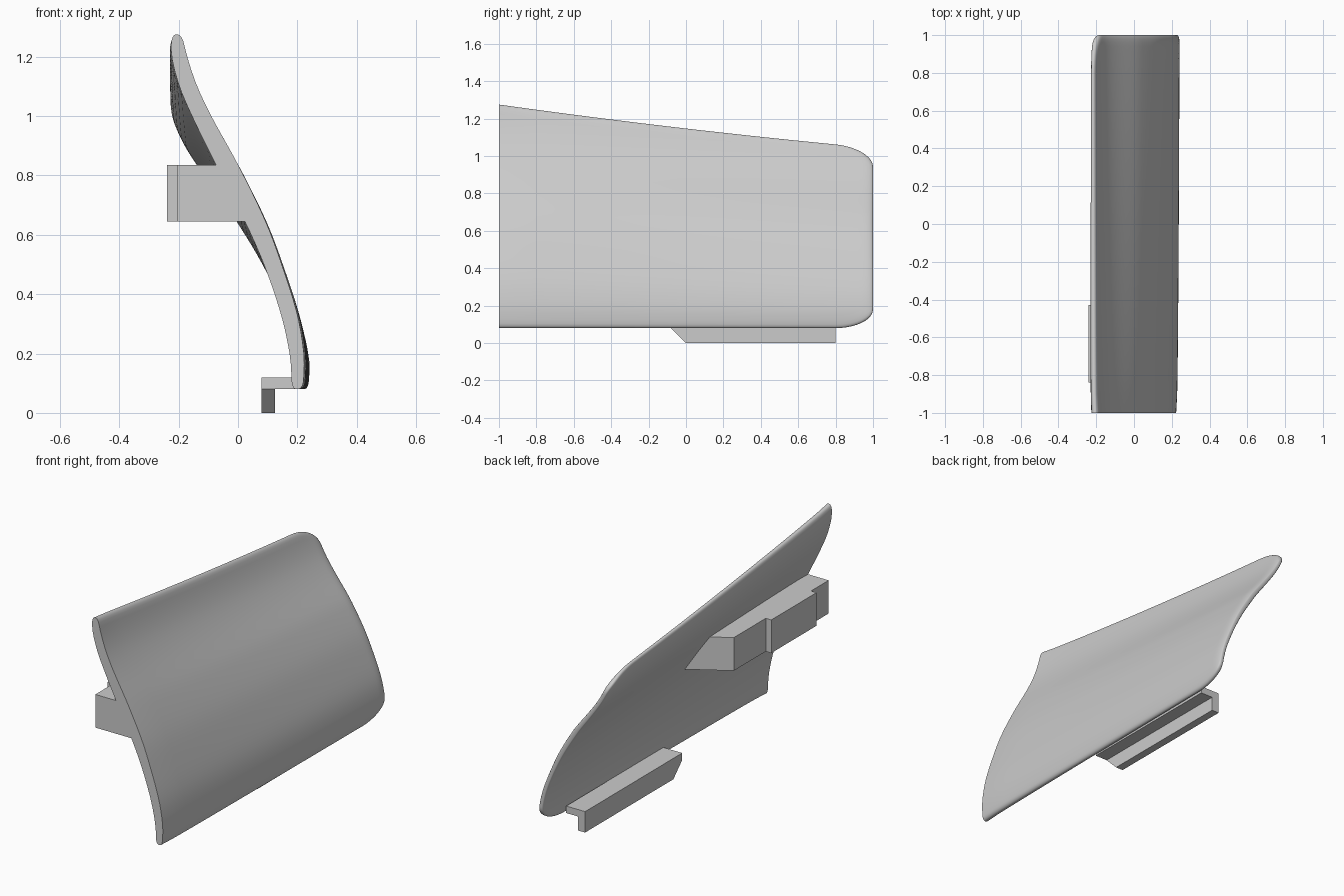
import bpy
import bmesh
import math

cube = bpy.data.objects.get("Cube")
if cube:
    bpy.data.objects.remove(cube)

grey = bpy.data.materials.new("plain_grey")
grey.use_nodes = True
COLOUR = (0.6, 0.6, 0.6, 1)
grey.diffuse_color = COLOUR
grey.node_tree.nodes["Principled BSDF"].inputs["Base Color"].default_value = COLOUR


def make_object(name, bm, smooth=False):
    bmesh.ops.recalc_face_normals(bm, faces=bm.faces)
    mesh = bpy.data.meshes.new(name)
    bm.to_mesh(mesh)
    bm.free()
    mesh.materials.append(grey)
    obj = bpy.data.objects.new(name, mesh)
    bpy.context.collection.objects.link(obj)
    if smooth:
        bpy.ops.object.select_all(action="DESELECT")
        obj.select_set(True)
        bpy.context.view_layer.objects.active = obj
        bpy.ops.object.shade_smooth_by_angle(angle=math.radians(40))
    return obj


def loft(name, loop_a, loop_b):
    """Solid between two matching outlines."""
    bm = bmesh.new()
    a = [bm.verts.new(p) for p in loop_a]
    b = [bm.verts.new(p) for p in loop_b]
    bm.faces.new(a)
    bm.faces.new(b)
    for i in range(len(a)):
        j = (i + 1) % len(a)
        bm.faces.new((a[i], a[j], b[j], b[i]))
    return make_object(name, bm)


# Curved panel: height fraction, outer x, horizontal thickness
PROFILE = [(0, .218, .036), (.04, .222, .042), (.1, .222, .048), (.21, .2, .055),
           (.35, .148, .06), (.475, .092, .07), (.63, .002, .075), (.77, -.09, .065),
           (.855, -.138, .06), (.94, -.172, .052), (1, -.188, .037)]


def sample(u, k):
    """Smooth (Catmull-Rom style) lookup in the profile."""
    n = len(PROFILE)
    i = max(j for j in range(n - 1) if PROFILE[j][0] <= u + 1e-9)

    def slope(j):
        a, b = PROFILE[max(j - 1, 0)], PROFILE[min(j + 1, n - 1)]
        return (b[k] - a[k]) / (b[0] - a[0])

    p, q = PROFILE[i], PROFILE[i + 1]
    h = q[0] - p[0]
    s = (u - p[0]) / h
    return ((2*s**3 - 3*s**2 + 1) * p[k] + (s**3 - 2*s**2 + s) * h * slope(i)
            + (3*s**2 - 2*s**3) * q[k] + (s**3 - s**2) * h * slope(i + 1))


def round_off(d, size):
    """Quarter-circle falloff within a distance of an edge."""
    k = max(0.0, 1 - d / size)
    return math.sqrt(max(0.0, 1 - k * k))


def section(y, steps):
    s = y + 1
    top = 1.275 - .14 * s + .012 * s * s
    trim = .1 * (1 - round_off(1 - y, .2)) / (top - .08)
    outer, inner = [], []
    for v in steps:
        u = trim + (1 - 2 * trim) * v
        thick = sample(u, 2) * (1 - .15 * s)
        bulge = min(.018, .018 - .09 * (u - .62)) * (s / 2) ** .4
        mid = sample(u, 1) + bulge - thick / 2
        edge = .25 + .75 * round_off(min(v * 1.5, 1 - v), .03)
        edge *= .4 + .6 * round_off(1 - y, .05)
        z = .08 + u * (top - .08)
        outer.append((mid + thick * edge / 2, y, z))
        inner.append((mid - thick * edge / 2, y, z))
    return outer, inner


tips = [0, .003, .01, .02]
steps = tips + [.04 + .92 * i / 30 for i in range(31)] + [1 - t for t in reversed(tips)]
rows = [-1 + 1.8 * i / 18 for i in range(19)]
rows += [.8 + .2 * math.sin(math.pi / 2 * i / 10) for i in range(1, 11)]

bm = bmesh.new()
rings = []
for y in rows:
    outer, inner = section(y, steps)
    rings.append([bm.verts.new(p) for p in outer + inner[::-1]])
count = len(rings[0])
for r, q in zip(rings, rings[1:]):
    for i in range(count):
        j = (i + 1) % count
        bm.faces.new((r[i], r[j], q[j], q[i]))
for r in (rings[0], rings[-1]):
    for i in range(count // 2 - 1):
        bm.faces.new((r[i], r[i + 1], r[count - 2 - i], r[count - 1 - i]))
make_object("curved_panel", bm, smooth=True)

# Upper bracket with a slanted rear end, buried in the panel
LOW, HIGH = .645, .835
back = -.205
loft("upper_bracket",
     [(back, -1, LOW), (.05, -1, LOW), (.02, -.005, LOW), (back, -.14, LOW)],
     [(back, -1, HIGH), (-.05, -1, HIGH), (-.08, -.065, HIGH), (back, -.14, HIGH)])

# Raised pad on the bracket
pad = [(-.24, -.84), (-.2, -.84), (-.2, -.43), (-.24, -.43)]
loft("bracket_pad", [(x, y, LOW) for x, y in pad], [(x, y, HIGH) for x, y in pad])

# Lower bracket: shelf and hanging lip with a chamfered front
shelf = [(-.08, .08), (.8, .08), (.8, .12), (-.08, .12)]
loft("lower_shelf", [(.08, y, z) for y, z in shelf], [(.2, y, z) for y, z in shelf])
lip = [(-.08, .08), (0, 0), (.8, 0), (.8, .08)]
loft("lower_lip", [(.08, y, z) for y, z in lip], [(.125, y, z) for y, z in lip])
